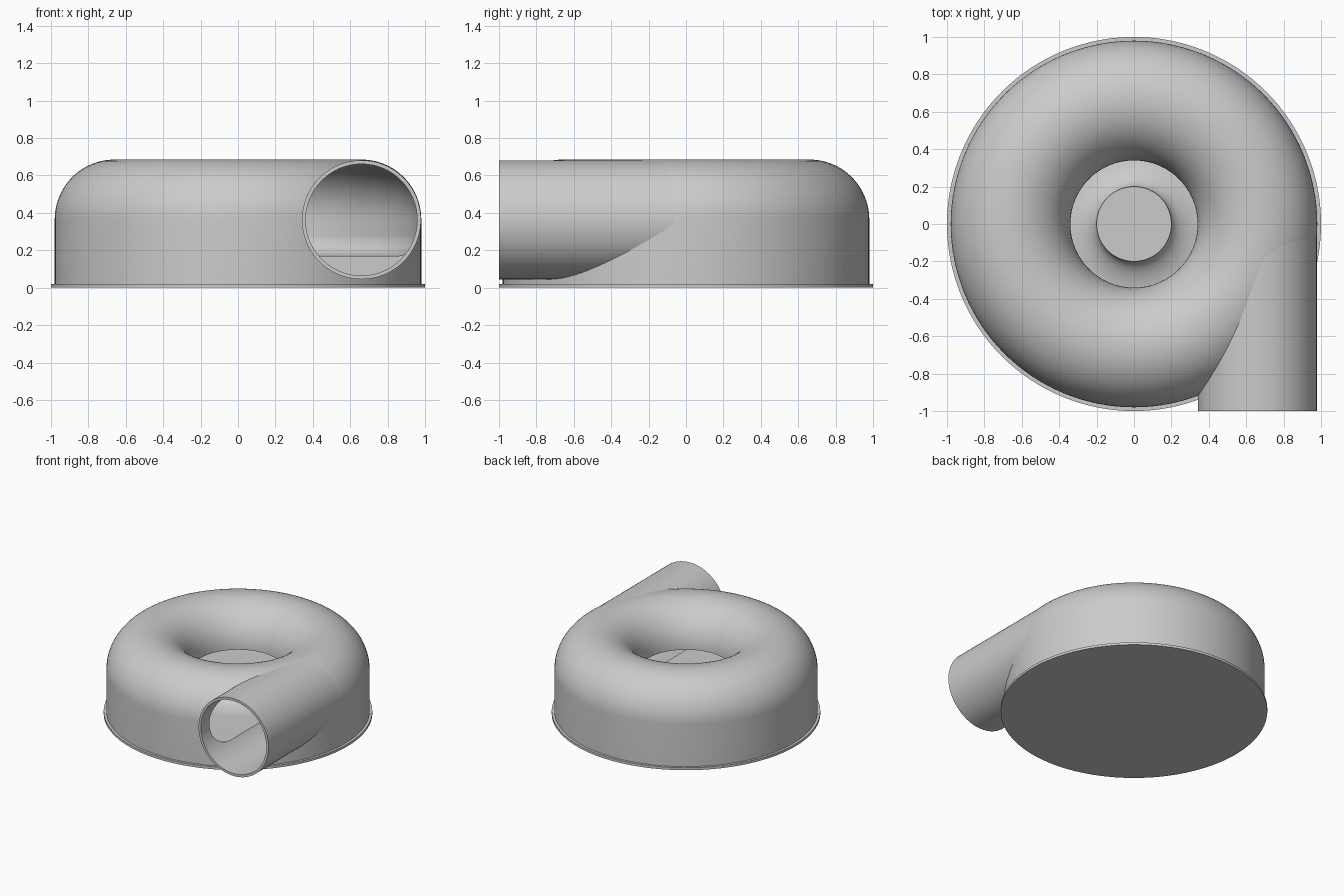
import bpy
import bmesh
from math import pi, sin, cos, radians

if "Cube" in bpy.data.objects:
    bpy.data.objects.remove(bpy.data.objects["Cube"], do_unlink=True)

SEGMENTS = 128
RING, MID_Z = 0.66, 0.365          # centre of the scroll's round section
OUTER, INNER = 0.32, 0.30          # outside and inside radius of the section
HUB_Z, FLOOR_Z = 0.28, 0.17

metal = bpy.data.materials.new("plain grey")
metal.use_nodes = True
GREY = (0.6, 0.6, 0.6, 1)
metal.diffuse_color = GREY
metal.node_tree.nodes["Principled BSDF"].inputs["Base Color"].default_value = GREY


def arc(cx, cz, rx, rz, start, end, steps=24):
    angles = [radians(start + (end - start) * i / steps) for i in range(steps + 1)]
    return [(cx + rx * cos(a), cz + rz * sin(a)) for a in angles]


def finish(name, bm):
    bmesh.ops.recalc_face_normals(bm, faces=bm.faces)
    mesh = bpy.data.meshes.new(name)
    bm.to_mesh(mesh)
    bm.free()
    mesh.materials.append(metal)
    obj = bpy.data.objects.new(name, mesh)
    bpy.context.collection.objects.link(obj)
    return obj


def revolve(name, profile):
    """Spin a closed half-section round the z axis."""
    bm = bmesh.new()
    verts = [bm.verts.new((r, 0, z)) for r, z in profile]
    edges = [bm.edges.new(pair) for pair in zip(verts, verts[1:])]
    if profile[0][0] > 0:
        edges.append(bm.edges.new((verts[-1], verts[0])))
    bmesh.ops.spin(bm, geom=verts + edges, axis=(0, 0, 1), cent=(0, 0, 0),
                   angle=2 * pi, steps=SEGMENTS, use_merge=True)
    bmesh.ops.remove_doubles(bm, verts=bm.verts, dist=1e-5)
    return finish(name, bm)


def along_y(obj, y):
    """Lay a revolved part down so its axis runs forward through the outlet."""
    obj.rotation_euler.x = pi / 2
    obj.location = (RING, y, MID_Z - 0.002)
    return obj


def cut(obj, cutter):
    mod = obj.modifiers.new("cut", "BOOLEAN")
    mod.operation, mod.solver, mod.object = "DIFFERENCE", "EXACT", cutter
    bpy.ops.object.select_all(action="DESELECT")
    bpy.context.view_layer.objects.active = obj
    obj.select_set(True)
    bpy.ops.object.modifier_apply(modifier=mod.name)


# Inside floor: raised hub flaring down to the floor, then up to the wall
floor = [(0, HUB_Z)] + arc(0.42, HUB_Z, 0.22, HUB_Z - FLOOR_Z, 180, 270)
floor += arc(0.85, HUB_Z, 0.11, HUB_Z - FLOOR_Z, 270, 360)
roof = arc(RING, MID_Z, INNER, INNER, 0, 180, 40)

# Scroll housing with its hollow inside
shell = [(0, 0.02), (0.98, 0.02)] + arc(RING, MID_Z, OUTER, OUTER, 0, 180, 40)
housing = revolve("scroll_housing", shell + roof[::-1] + floor[::-1])

# Base plate
base = revolve("base_plate", [(0, 0), (1, 0), (1, 0.02), (0, 0.02)])

# Outlet pipe, running out to the front
pipe = along_y(revolve("outlet_pipe", [(0.298, 0), (0.318, 0), (0.318, 1), (0.298, 1)]), 0)

# Helpers that open the housing to the pipe and trim the pipe inside it
bore = along_y(revolve("bore_cutter", [(0, 0), (0.298, 0), (0.298, 1.1), (0, 1.1)]), 0)
cavity = revolve("cavity_cutter", floor + roof + [(0, MID_Z)])
bpy.context.view_layer.update()
cut(housing, bore)
cut(pipe, cavity)
for helper in (bore, cavity):
    bpy.data.objects.remove(helper, do_unlink=True)

# Smooth surfaces with crisp edges
for obj in (housing, base, pipe):
    bpy.ops.object.select_all(action="DESELECT")
    bpy.context.view_layer.objects.active = obj
    obj.select_set(True)
    bpy.ops.object.shade_smooth_by_angle(angle=radians(30))
